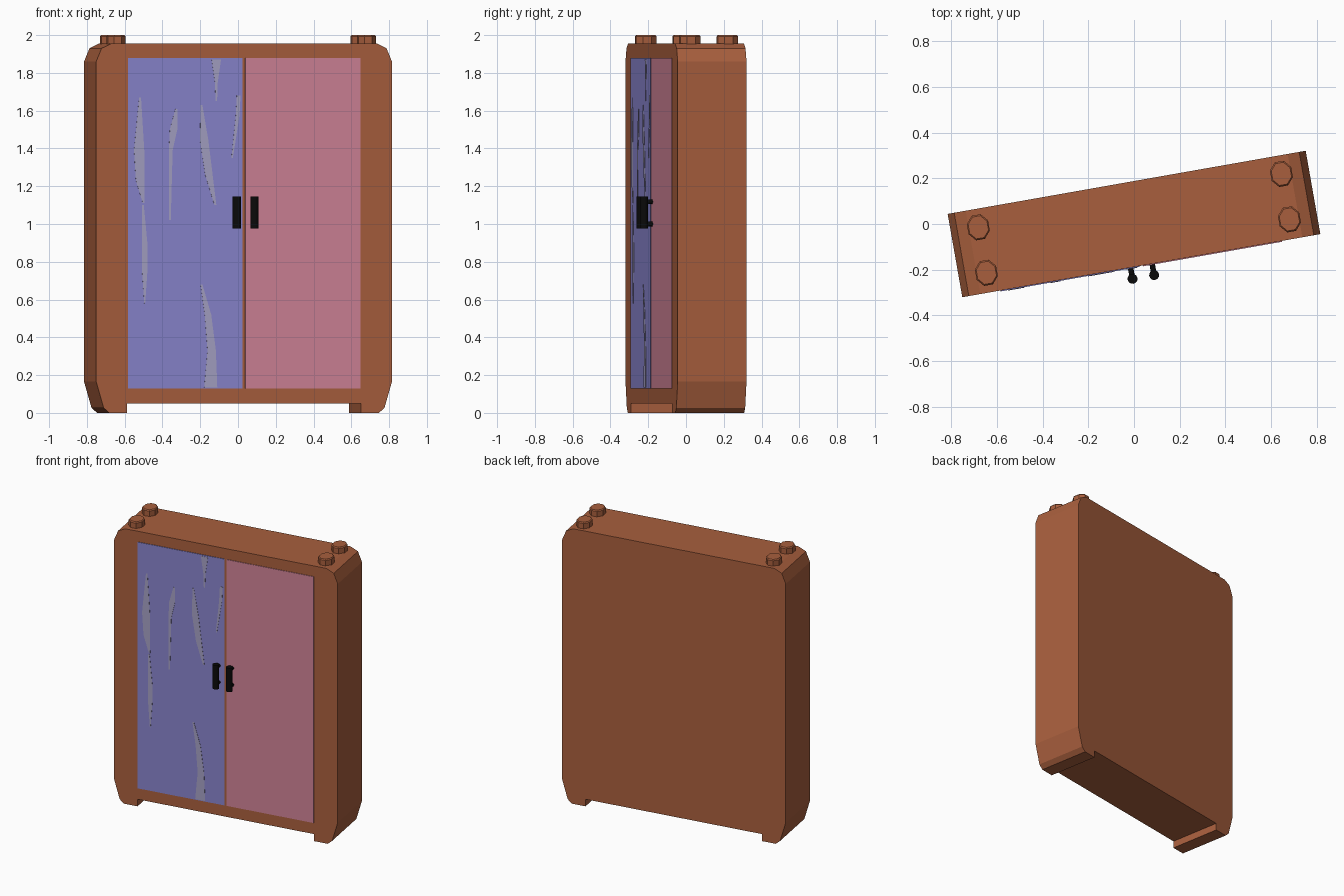
import bpy, bmesh, math
from mathutils import Matrix

cube = bpy.data.objects.get("Cube")
if cube:
    bpy.data.objects.remove(cube, do_unlink=True)

TURN = Matrix.Rotation(math.radians(10), 4, 'Z')  # the cabinet stands turned
HALF_W, DEPTH, TOP = 0.795, 0.185, 1.955
FRONT = -DEPTH


def material(name, rgb):
    mat = bpy.data.materials.new(name)
    mat.use_nodes = True
    color = (*rgb, 1)
    mat.diffuse_color = color
    mat.node_tree.nodes["Principled BSDF"].inputs["Base Color"].default_value = color
    return mat


wood = material("brown wood", (0.392, 0.114, 0.047))
purple = material("purple door", (0.25, 0.231, 0.61))
pink = material("pink door", (0.624, 0.223, 0.305))
shine = material("pale streak", (0.376, 0.352, 0.546))
black = material("black metal", (0.003, 0.003, 0.003))


def finish(bm, name, mat):
    bmesh.ops.recalc_face_normals(bm, faces=bm.faces)
    bm.transform(TURN)
    mesh = bpy.data.meshes.new(name)
    bm.to_mesh(mesh)
    bm.free()
    mesh.materials.append(mat)
    obj = bpy.data.objects.new(name, mesh)
    bpy.context.collection.objects.link(obj)
    return obj


def prism(name, outline, y0, y1, mat):
    """Extrude an (x, z) outline from y0 to y1."""
    bm = bmesh.new()
    face = bm.faces.new([bm.verts.new((x, y0, z)) for x, z in outline])
    grown = bmesh.ops.extrude_face_region(bm, geom=[face])["geom"]
    moved = [g for g in grown if isinstance(g, bmesh.types.BMVert)]
    bmesh.ops.translate(bm, verts=moved, vec=(0, y1 - y0, 0))
    return finish(bm, name, mat)


def rectangle(x0, x1, z0, z1):
    return [(x0, z0), (x1, z0), (x1, z1), (x0, z1)]


# Cabinet body with clipped corners and two long feet
half = [(0.628, 0.05), (0.628, 0), (0.725, 0), (0.755, 0.027), (HALF_W, 0.165),
        (HALF_W, 1.86), (0.766, 1.93), (0.715, TOP)]
prism("cabinet_body", half + [(-x, z) for x, z in reversed(half)], FRONT, DEPTH, wood)

# Doors
DOOR_FRONT = FRONT - 0.004
prism("right_door", rectangle(-0.625, -0.008, 0.13, 1.88), FRONT, DOOR_FRONT, purple)
prism("left_door", rectangle(0.006, 0.625, 0.13, 1.88), FRONT, DOOR_FRONT, pink)

# Reflection streaks on the purple door: centre x, z, width
streaks = [
    [(-.56, 1.67, .01), (-.565, 1.39, .055), (-.56, 1.23, .045), (-.54, 1.11, .01)],
    [(-.545, 1.1, .01), (-.535, .89, .03), (-.535, .76, .03), (-.535, .58, .005)],
    [(-.365, 1.61, .01), (-.38, 1.5, .04), (-.395, 1.39, .02), (-.4, 1.02, .01)],
    [(-.23, 1.63, .01), (-.215, 1.44, .045), (-.19, 1.26, .04), (-.155, 1.1, .01)],
    [(-.23, .68, .01), (-.195, .52, .035), (-.175, .33, .045), (-.18, .135, .07)],
    [(-.15, 1.87, .05), (-.15, 1.75, .015), (-.15, 1.65, .008)],
    [(-.03, 1.68, .02), (-.035, 1.58, .02), (-.065, 1.35, .008)],
]
for path in streaks:
    outline = [(x - w / 2, z) for x, z, w in path]
    outline += [(x + w / 2, z) for x, z, w in reversed(path)]
    prism("door_streak", outline, DOOR_FRONT, DOOR_FRONT - 0.002, shine)

# Handles: an upright round bar on two posts
for side, name in ((-1, "right_handle"), (1, "left_handle")):
    x, y = side * 0.048, -0.235
    bm = bmesh.new()
    bmesh.ops.create_cone(bm, cap_ends=True, segments=12, radius1=0.022, radius2=0.022,
                          depth=0.17, matrix=Matrix.Translation((x, y, 1.06)))
    for z in (1.0, 1.118):
        place = Matrix.Translation((x, (y + FRONT) / 2, z))
        bmesh.ops.create_cone(bm, cap_ends=True, segments=8, radius1=0.012, radius2=0.012,
                              depth=FRONT - y, matrix=place @ Matrix.Rotation(math.pi / 2, 4, 'X'))
    handle = finish(bm, name, black)
    for poly in handle.data.polygons:
        poly.use_smooth = len(poly.vertices) == 4

# Octagonal pegs with a bevelled rim on the top
for sx in (-1, 1):
    for sy in (-1, 1):
        bm = bmesh.new()
        for r1, r2, z0, z1 in ((0.052, 0.052, 1.94, 1.993), (0.052, 0.046, 1.993, 2.0)):
            place = Matrix.Translation((sx * 0.673, sy * 0.101 + 0.003, (z0 + z1) / 2))
            shape = Matrix.Diagonal((0.98, 1.14, 1, 1)) @ Matrix.Rotation(math.pi / 8, 4, 'Z')
            bmesh.ops.create_cone(bm, cap_ends=True, segments=8, radius1=r1, radius2=r2,
                                  depth=z1 - z0, matrix=place @ shape)
        finish(bm, "top_peg", wood)
